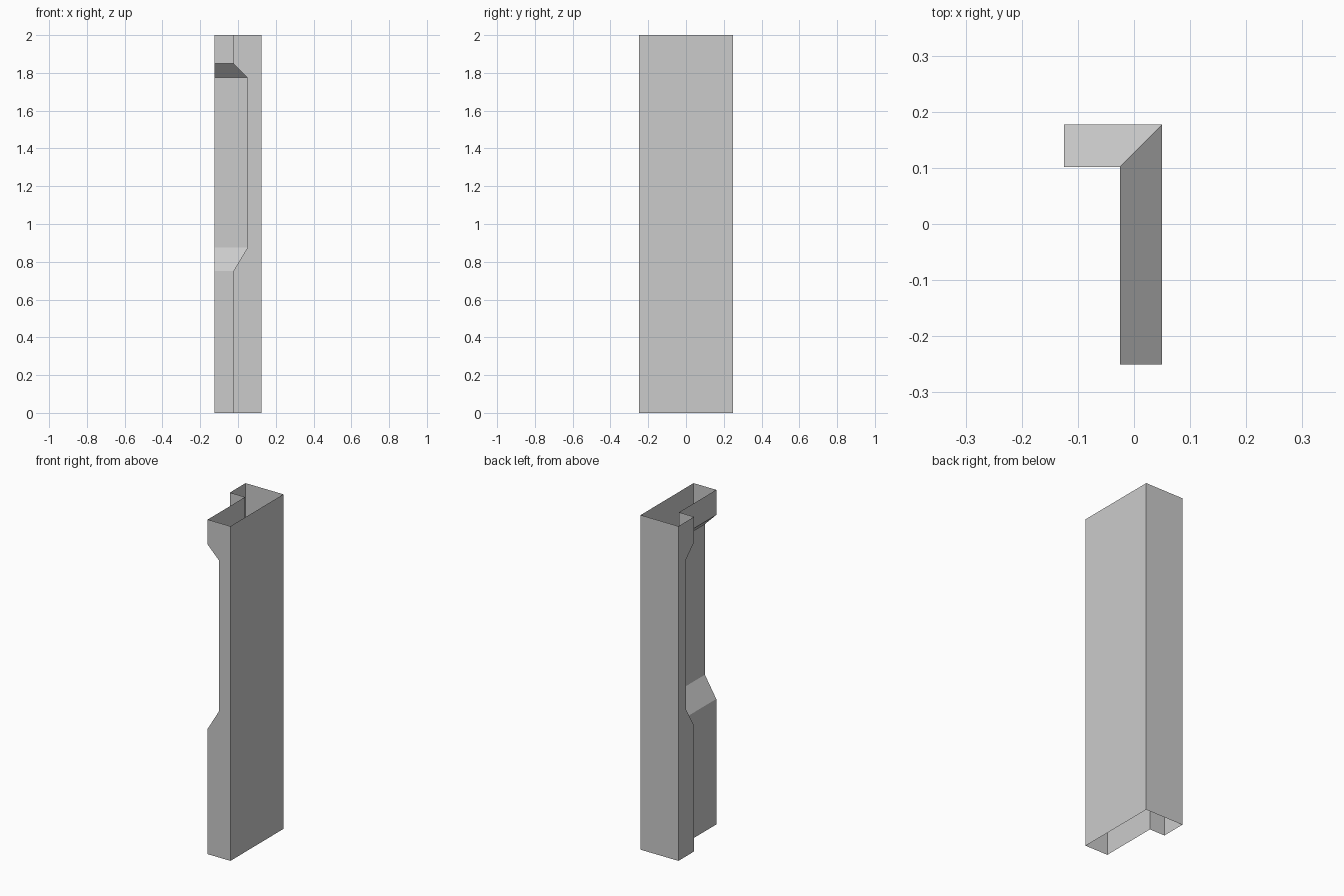
import bpy, bmesh, math

if "Cube" in bpy.data.objects:
    bpy.data.objects.remove(bpy.data.objects["Cube"])

# L-shaped footprint; "inset" pushes the inner corner walls into the body
def ring(inset, z):
    x, y = -0.025 + inset, 0.102 + inset
    return [(-0.125, y, z), (x, y, z), (x, -0.25, z),
            (0.125, -0.25, z), (0.125, 0.25, z), (-0.125, 0.25, z)]

# height and inset of each section: plinth, recess, top lip
sections = [(0, 0), (0.75, 0), (0.875, 0.075), (1.775, 0.075), (1.85, 0), (2, 0)]

# Loft the walls, leaving top and bottom open
bm = bmesh.new()
rings = [[bm.verts.new(p) for p in ring(inset, z)] for z, inset in sections]
for lo, hi in zip(rings, rings[1:]):
    for i in range(6):
        j = (i + 1) % 6
        bm.faces.new((lo[i], lo[j], hi[j], hi[i]))

# Merge coplanar pieces so each wall is a single flat face
bmesh.ops.dissolve_limit(bm, angle_limit=math.radians(1), verts=bm.verts[:], edges=bm.edges[:])
bm.normal_update()

mesh = bpy.data.meshes.new("corner_pillar")
bm.to_mesh(mesh)
bm.free()
pillar = bpy.data.objects.new("corner_pillar", mesh)
bpy.context.collection.objects.link(pillar)
